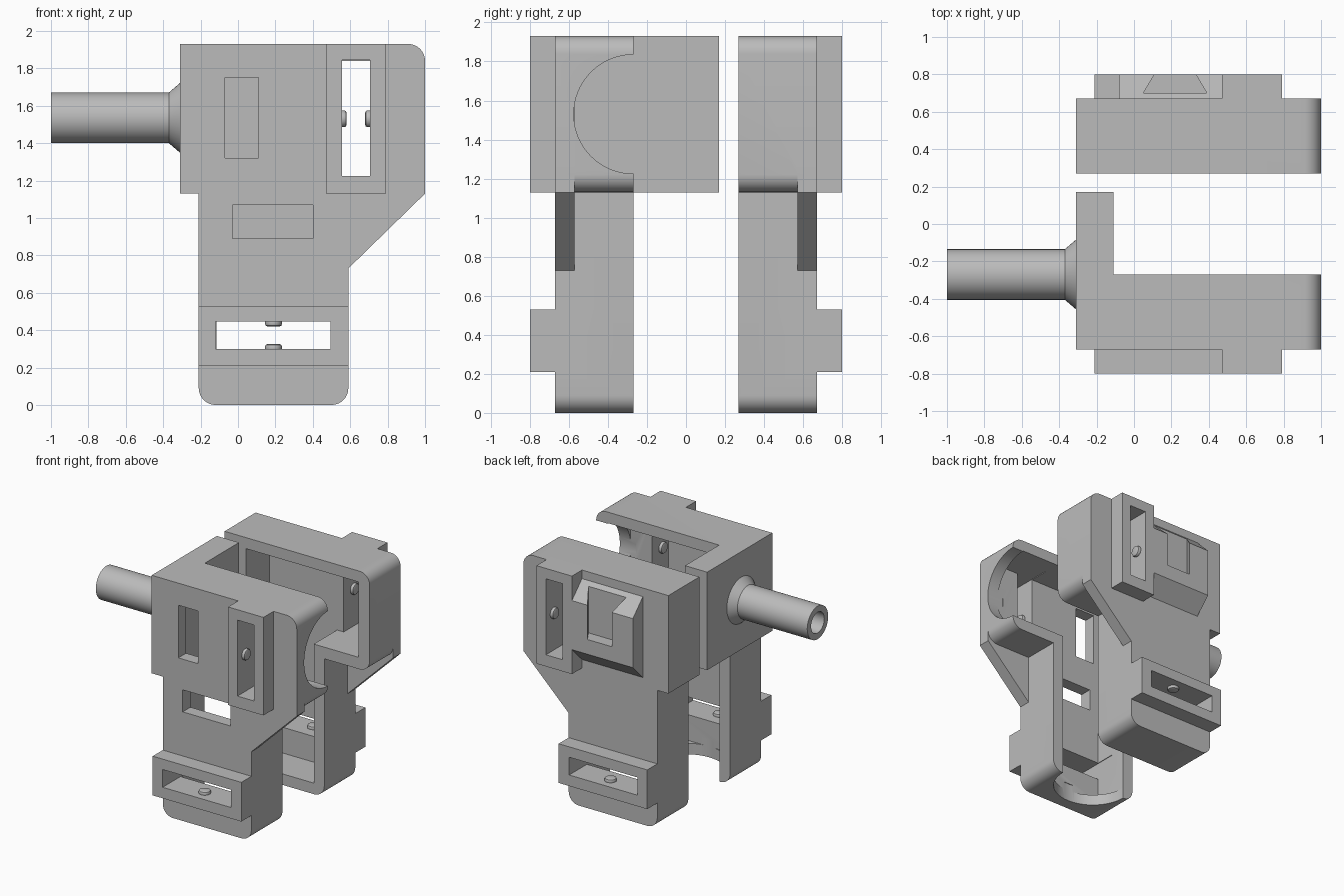
import bpy, bmesh, math
from mathutils import Vector, Matrix

if "Cube" in bpy.data.objects:
    bpy.data.objects.remove(bpy.data.objects["Cube"])

grey = bpy.data.materials.new("plain_grey")
grey.use_nodes = True
COLOUR = (0.5, 0.5, 0.5, 1)
grey.diffuse_color = COLOUR
grey.node_tree.nodes["Principled BSDF"].inputs["Base Color"].default_value = COLOUR

WALL, OPEN, FACE, PAD = 0.57, 0.27, 0.67, 0.80   # depths from the middle plane
AXLE_Z, AXLE_X, HOLE_R, FILLET = 1.53, 0.19, 0.305, 0.09


def add_object(name, bm):
    bmesh.ops.recalc_face_normals(bm, faces=bm.faces)
    mesh = bpy.data.meshes.new(name)
    bm.to_mesh(mesh)
    bm.free()
    mesh.materials.append(grey)
    obj = bpy.data.objects.new(name, mesh)
    bpy.context.collection.objects.link(obj)
    return obj


def rounded(points):
    """Outline in x, z; a third value gives the corner's fillet radius."""
    out = []
    for i, p in enumerate(points):
        c = Vector(p[:2])
        if len(p) == 2:
            out.append(c)
            continue
        a = (Vector(points[i - 1][:2]) - c).normalized() * p[2]
        b = (Vector(points[(i + 1) % len(points)][:2]) - c).normalized() * p[2]
        for k in range(9):
            t = math.pi / 2 * k / 8
            out.append(c + a * (1 - math.sin(t)) + b * (1 - math.cos(t)))
    return out


def extrude(name, verts, shift):
    bm = bmesh.new()
    face = bm.faces.new([bm.verts.new(v) for v in verts])
    geom = bmesh.ops.extrude_face_region(bm, geom=[face])["geom"]
    bmesh.ops.translate(bm, vec=shift, verts=[g for g in geom if isinstance(g, bmesh.types.BMVert)])
    return add_object(name, bm)


def prism(name, outline, y0, y1):
    return extrude(name, [(p[0], y0, p[1]) for p in rounded(outline)], (0, y1 - y0, 0))


def block(name, x0, x1, z0, z1, y0, y1):
    return prism(name, [(x0, z0), (x1, z0), (x1, z1), (x0, z1)], y0, y1)


def disc(name, centre, axis, radius, depth, sides=64, bevel=0.0):
    bm = bmesh.new()
    turn = Vector((0, 0, 1)).rotation_difference(Vector(axis)).to_matrix().to_4x4()
    bmesh.ops.create_cone(bm, cap_ends=True, segments=sides, radius1=radius, radius2=radius,
                          depth=depth, matrix=Matrix.Translation(centre) @ turn)
    if bevel:
        rims = [e for e in bm.edges if any(len(f.verts) > 4 for f in e.link_faces)]
        bmesh.ops.bevel(bm, geom=rims, offset=bevel, segments=2, affect='EDGES', profile=0.5)
    return add_object(name, bm)


def combine(target, tool, operation):
    mod = target.modifiers.new("combine", 'BOOLEAN')
    mod.operation, mod.solver, mod.object = operation, 'EXACT', tool
    bpy.context.view_layer.objects.active = target
    bpy.ops.object.modifier_apply(modifier=mod.name)
    bpy.data.objects.remove(tool)


def smooth(obj):
    bpy.ops.object.select_all(action='DESELECT')
    obj.select_set(True)
    bpy.context.view_layer.objects.active = obj
    bpy.ops.object.shade_smooth_by_angle(angle=math.radians(30))


def shell(side, s):
    """One half of the housing; s is -1 for the front and 1 for the back."""
    body = prism(side + "_shell", [
        (-0.31, 1.93), (-0.31, 1.13), (-0.21, 1.13), (-0.21, 0, FILLET), (0.59, 0, FILLET),
        (0.59, 1.13), (1, 1.13, FILLET), (1, 1.93, FILLET)], s * OPEN, s * FACE)
    # sloping gusset plate and the two raised pads
    gusset = prism("gusset", [(0.4, 1.25), (0.4, 0.73), (0.59, 0.73), (1, 1.13), (1, 1.25)],
                   s * WALL, s * FACE)
    combine(body, gusset, 'UNION')
    combine(body, block("upper_pad", 0.47, 0.79, 1.13, 1.93, s * 0.62, s * PAD), 'UNION')
    combine(body, block("lower_pad", -0.21, 0.59, 0.21, 0.53, s * 0.62, s * PAD), 'UNION')
    # inner cavity, open towards the other half
    cavity = prism("cavity", [
        (-0.115, 1.84), (-0.115, 0.09), (0.495, 0.09), (0.495, 1.225), (0.9, 1.225), (0.9, 1.84)],
        s * 0.2, s * WALL)
    if s < 0:
        # solid side block reaching back past the opening
        combine(body, block("side_block", -0.31, -0.11, 1.13, 1.93, -0.4, 0.17), 'UNION')
    combine(body, cavity, 'DIFFERENCE')
    # slots through the pads
    combine(body, block("slot", 0.555, 0.705, 1.225, 1.845, s * 0.4, s * 0.9), 'DIFFERENCE')
    combine(body, block("slot", -0.12, 0.495, 0.3, 0.445, s * 0.4, s * 0.9), 'DIFFERENCE')
    if s < 0:
        # wall windows and round axle openings
        combine(body, block("window", -0.07, 0.11, 1.32, 1.75, -0.5, -0.9), 'DIFFERENCE')
        combine(body, block("window", -0.03, 0.4, 0.89, 1.07, -0.5, -0.9), 'DIFFERENCE')
        combine(body, disc("hole", (1, -OPEN, AXLE_Z), (1, 0, 0), HOLE_R, 0.3), 'DIFFERENCE')
        combine(body, disc("hole", (AXLE_X, -OPEN, 0), (0, 0, 1), HOLE_R, 0.3), 'DIFFERENCE')
    smooth(body)

    # small contact studs facing each other inside the slots
    studs = [((0.56, AXLE_Z), (1, 0, 0)), ((0.70, AXLE_Z), (1, 0, 0)),
             ((AXLE_X, 0.305), (0, 0, 1)), ((AXLE_X, 0.44), (0, 0, 1))]
    for i, ((x, z), axis) in enumerate(studs):
        smooth(disc(f"{side}_stud_{i + 1}", (x, s * 0.70, z), axis, 0.045, 0.04, 24, 0.012))


shell("front", -1)
shell("back", 1)

# dovetail bracket on the back: wedge-ended block with a tapering groove
bracket = extrude("dovetail_bracket", [(-0.08, y, z) for y, z in
                  ((0.66, 1.87), (PAD, 1.73), (PAD, 1.33), (0.66, 1.19))], (0.55, 0, 0))
groove = extrude("groove", [(x, y, 1.45) for x, y in
                 ((0.05, 0.70), (0.39, 0.70), (0.324, 0.81), (0.116, 0.81))], (0, 0, 0.6))
combine(bracket, groove, 'DIFFERENCE')

# hollow side tube with a flared root
bm = bmesh.new()
profile = [(-0.30, 0.195), (-0.37, 0.135), (-1, 0.135), (-1, 0.085), (-0.30, 0.085)]
verts = [bm.verts.new((x, -OPEN + r, AXLE_Z + 0.005)) for x, r in profile]
edges = [bm.edges.new((a, b)) for a, b in zip(verts, verts[1:] + verts[:1])]
bmesh.ops.spin(bm, geom=verts + edges, cent=(0, -OPEN, AXLE_Z + 0.005), axis=(1, 0, 0),
               angle=math.tau, steps=48, use_merge=True)
bmesh.ops.remove_doubles(bm, verts=bm.verts, dist=0.0005)
smooth(add_object("side_tube", bm))
